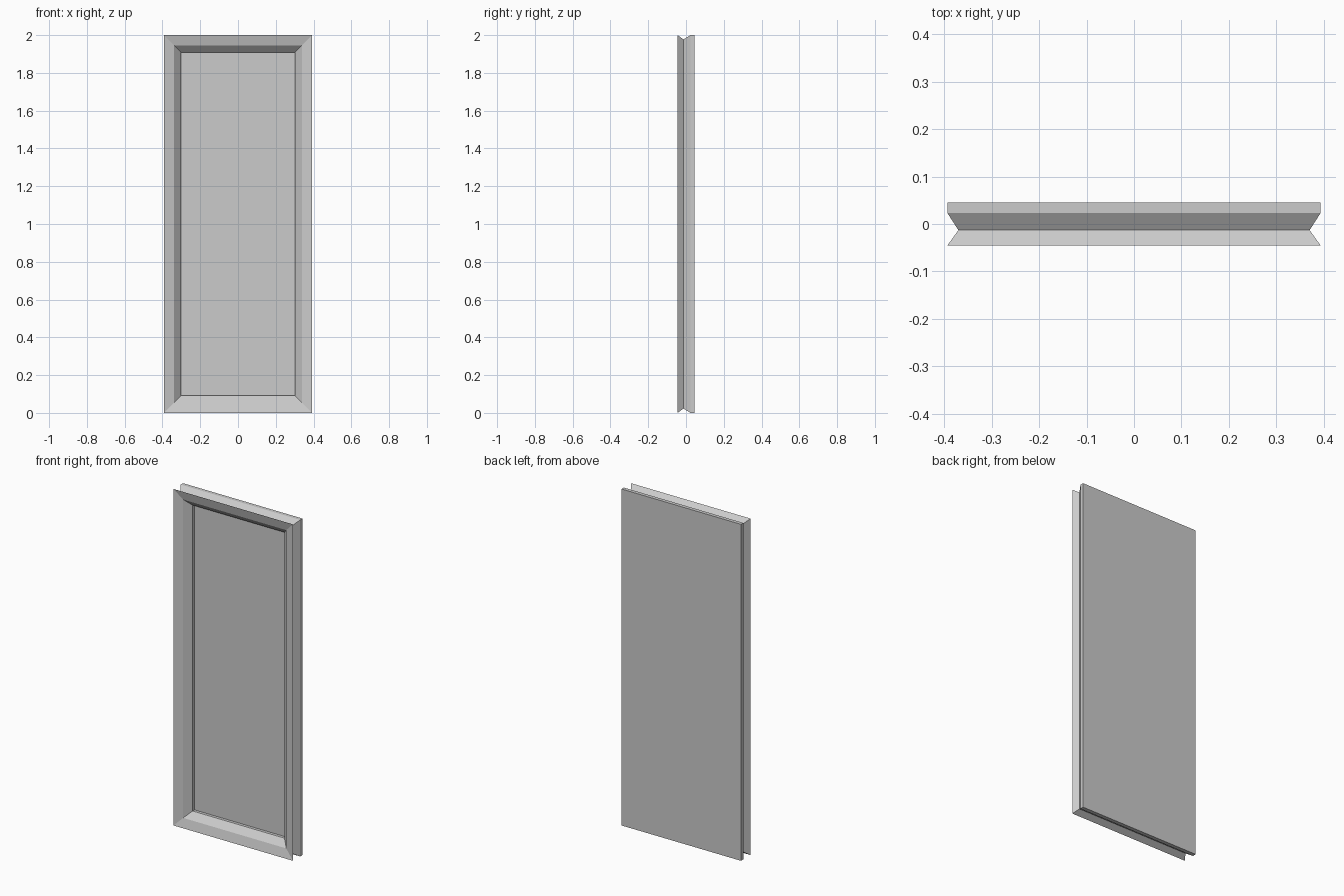
import bpy, bmesh

if "Cube" in bpy.data.objects:
    bpy.data.objects.remove(bpy.data.objects["Cube"])

HALF_W, HEIGHT = 0.393, 2.0

# Moulding cross-section: (inset from outer edge, y), from the back round to the recess
PROFILE = [
    (0.0, 0.045),      # back edge
    (0.0, 0.023),      # end of straight back slab
    (0.023, -0.013),   # bottom of outer V groove
    (0.0, -0.045),     # sharp front rim
    (0.054, -0.031),   # inner edge of sloping front face
    (0.091, 0.005),    # end of inner bevel
    (0.091, 0.023),    # recessed panel edge
]


def ring(bm, inset, y):
    """Mitred rectangle of the frame at a given inset and depth."""
    w, lo, hi = HALF_W - inset, inset, HEIGHT - inset
    return [bm.verts.new((x, y, z))
            for x, z in ((-w, lo), (w, lo), (w, hi), (-w, hi))]


bm = bmesh.new()
rings = [ring(bm, *p) for p in PROFILE]

# Mitred moulding faces
for a, b in zip(rings, rings[1:]):
    for i in range(4):
        j = (i + 1) % 4
        bm.faces.new((a[i], a[j], b[j], b[i]))

# Flat back and recessed front panel
bm.faces.new(rings[0])
bm.faces.new(rings[-1])
bmesh.ops.recalc_face_normals(bm, faces=bm.faces)

mesh = bpy.data.meshes.new("framed_panel")
bm.to_mesh(mesh)
bm.free()
bpy.context.collection.objects.link(bpy.data.objects.new("framed_panel", mesh))
